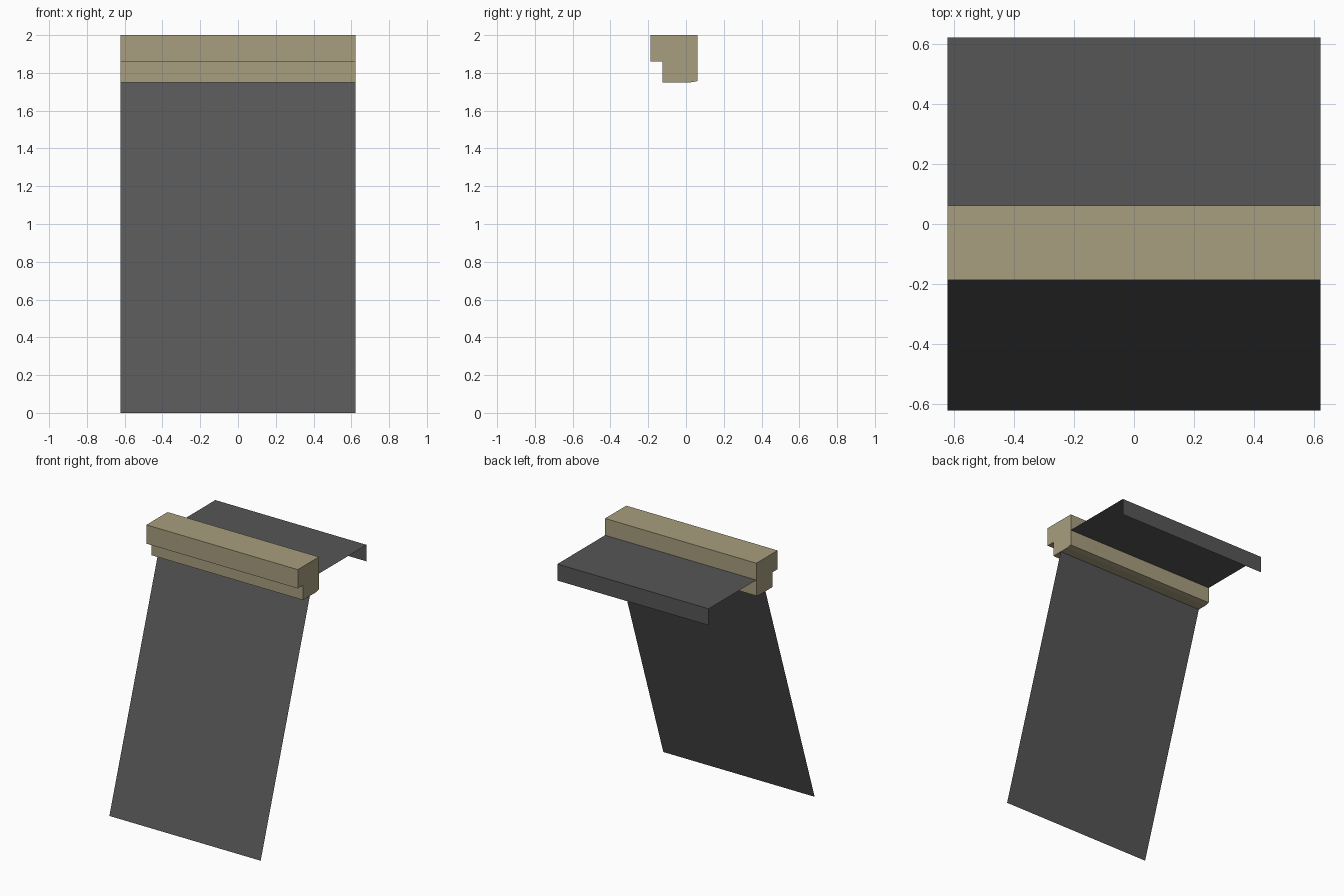
import bpy

if "Cube" in bpy.data.objects:
    bpy.data.objects.remove(bpy.data.objects["Cube"])

HALF = 0.623  # half of the shared width


def srgb(r, g, b):
    def lin(c):
        c /= 255
        return c / 12.92 if c <= 0.04045 else ((c + 0.055) / 1.055) ** 2.4
    return (lin(r), lin(g), lin(b), 1.0)


def material(name, rgb):
    m = bpy.data.materials.new(name)
    m.diffuse_color = srgb(*rgb)
    m.use_nodes = True
    m.node_tree.nodes["Principled BSDF"].inputs["Base Color"].default_value = m.diffuse_color
    return m


def extrude_x(name, profile, mat, closed):
    """Sweep a (y, z) profile across the width; closed profiles get end caps."""
    n = len(profile)
    verts = [(x, y, z) for x in (-HALF, HALF) for y, z in profile]
    faces = []
    for i in range(n if closed else n - 1):
        j = (i + 1) % n
        faces.append((i, i + n, j + n, j))
    if closed:
        faces += [tuple(range(n)), tuple(reversed(range(n, 2 * n)))]
    mesh = bpy.data.meshes.new(name)
    mesh.from_pydata(verts, [], faces)
    mesh.materials.append(mat)
    mesh.update()
    obj = bpy.data.objects.new(name, mesh)
    bpy.context.collection.objects.link(obj)
    return obj


stone = material("sandy stone", (167, 158, 126))
grey = material("dark grey", (86, 86, 86))

# Stepped ledge beam (counter-clockwise seen from +x, starting front bottom)
extrude_x("ledge_beam", [
    (-0.125, 1.75), (-0.125, 1.86), (-0.187, 1.86), (-0.187, 2.0),
    (0.062, 2.0), (0.062, 1.757), (0.025, 1.75)], stone, True)

# Sloping sheet that leans out toward the front, facing forward
extrude_x("front_slope", [(-0.623, 0.0), (-0.045, 1.75)], grey, False)

# Level deck behind the beam with a short drop at its rear edge
extrude_x("rear_deck", [(0.062, 1.875), (0.623, 1.875), (0.623, 1.752)], grey, False)

# Make the beam's normals point outward
import bmesh
beam = bpy.data.objects["ledge_beam"].data
bm = bmesh.new()
bm.from_mesh(beam)
bmesh.ops.recalc_face_normals(bm, faces=bm.faces)
bm.to_mesh(beam)
bm.free()
